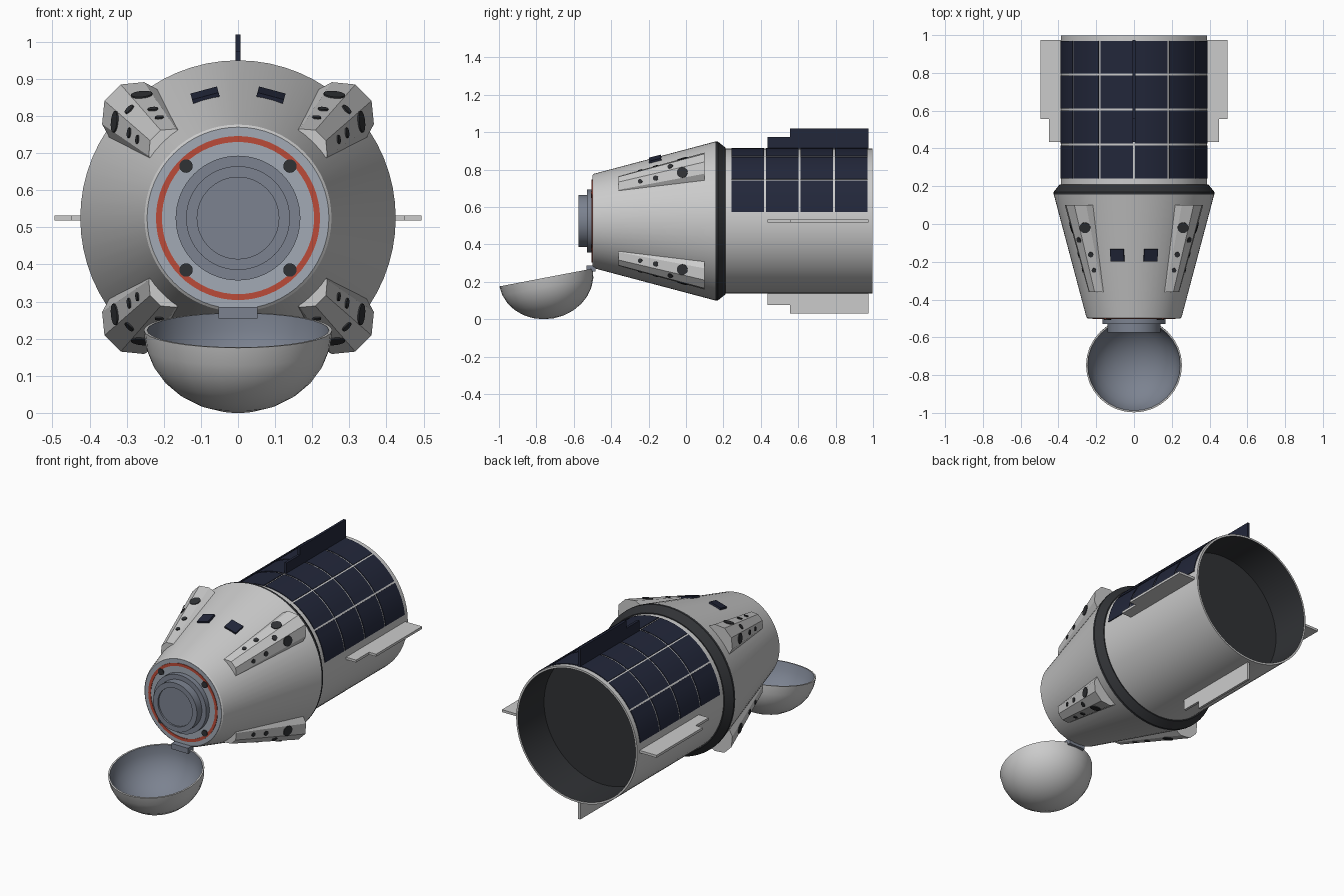
import bpy, bmesh
from math import sin, cos, pi, radians, sqrt
from mathutils import Vector, Matrix

if "Cube" in bpy.data.objects:
    bpy.data.objects.remove(bpy.data.objects["Cube"])

ZC = 0.525  # height of the long axis


def mat(name, rgb):
    m = bpy.data.materials.new(name)
    m.diffuse_color = (*rgb, 1)
    m.use_nodes = True
    m.node_tree.nodes["Principled BSDF"].inputs["Base Color"].default_value = m.diffuse_color
    return m


NAVY = mat("solar_navy", (0.016, 0.02, 0.042))
DARK = mat("dark", (0.03, 0.032, 0.036))
RED = mat("red", (0.5, 0.07, 0.04))
STEEL = mat("steel", (0.2, 0.225, 0.28))
PALE = mat("pale_steel", (0.36, 0.4, 0.46))


def finish(bm, name, material=None, smooth=None, matrix=None):
    bmesh.ops.remove_doubles(bm, verts=bm.verts, dist=1e-5)
    bmesh.ops.recalc_face_normals(bm, faces=bm.faces)
    me = bpy.data.meshes.new(name)
    bm.to_mesh(me)
    bm.free()
    ob = bpy.data.objects.new(name, me)
    bpy.context.collection.objects.link(ob)
    if matrix:
        ob.matrix_world = matrix
    if material:
        me.materials.append(material)
    if smooth:
        bpy.ops.object.select_all(action='DESELECT')
        ob.select_set(True)
        bpy.context.view_layer.objects.active = ob
        bpy.ops.object.shade_smooth_by_angle(angle=radians(smooth))
    return ob


def lathe(name, profile, material=None, n=64, closed=False, matrix=None):
    """Revolve (y, radius) points round the local y axis."""
    bm = bmesh.new()
    rings = []
    for y, r in profile:
        if r == 0:
            rings.append([bm.verts.new((0, y, 0))] * n)
        else:
            rings.append([bm.verts.new((r * cos(2 * pi * i / n), y, r * sin(2 * pi * i / n)))
                          for i in range(n)])
    pairs = list(zip(rings, rings[1:])) + ([(rings[-1], rings[0])] if closed else [])
    for a, b in pairs:
        for i in range(n):
            j = (i + 1) % n
            bm.faces.new(list(dict.fromkeys((a[i], a[j], b[j], b[i]))))
    return finish(bm, name, material, 30, matrix or Matrix.Translation((0, 0, ZC)))


def prism(name, loop_a, loop_b, material=None, smooth=None):
    """Solid between two matching loops of points."""
    bm = bmesh.new()
    a = [bm.verts.new(p) for p in loop_a]
    b = [bm.verts.new(p) for p in loop_b]
    bm.faces.new(a)
    bm.faces.new(b)
    for i in range(len(a)):
        j = (i + 1) % len(a)
        bm.faces.new((a[i], a[j], b[j], b[i]))
    return finish(bm, name, material, smooth)


def disc(name, centre, normal, r, depth=0.008, material=DARK):
    bm = bmesh.new()
    bmesh.ops.create_cone(bm, cap_ends=True, segments=20, radius1=r, radius2=r, depth=depth)
    m = Matrix.Translation(centre) @ Vector(normal).to_track_quat('Z', 'Y').to_matrix().to_4x4()
    return finish(bm, name, material, 30, m)


def box(name, size, matrix, material=None):
    bm = bmesh.new()
    bmesh.ops.create_cube(bm, size=1, matrix=Matrix.Diagonal((*size, 1)))
    return finish(bm, name, material, None, matrix)


# Capsule hull, nose face and shoulder band
lathe("capsule_hull", [(-0.49, 0), (-0.49, 0.245), (-0.5, 0.245), (-0.494, 0.252), (0.157, 0.425), (0.157, 0)])
lathe("nose_face", [(-0.501, 0), (-0.501, 0.245), (-0.49, 0.245)], PALE)
lathe("shoulder_band", [(0.157, 0.425), (0.17, 0.425), (0.21, 0.393), (0.21, 0)], DARK)

# Docking port, warning ring and latches
lathe("docking_port", [(-0.5, 0.168), (-0.53, 0.168), (-0.53, 0.14), (-0.575, 0.14), (-0.575, 0.11),
                       (-0.565, 0.11), (-0.565, 0)], STEEL)
lathe("red_ring", [(-0.5, 0.205), (-0.504, 0.205), (-0.504, 0.221), (-0.5, 0.221)], RED, closed=True)
for sx in (-1, 1):
    for sz in (-1, 1):
        disc("nose_latch", (sx * 0.14, -0.503, ZC + sz * 0.14), (0, -1, 0), 0.018)

# Trunk shell with a dark open interior
lathe("trunk_shell", [(0.21, 0.38), (0.21, 0.387), (0.998, 0.387), (0.998, 0.376), (0.99, 0.376)])
lathe("trunk_interior", [(0.998, 0.3755), (0.76, 0.3755), (0.76, 0)], DARK)

# Solar cells: curved tiles over the upper half of the trunk
A0, A1, Y0, Y1 = 6.5, 173.5, 0.237, 0.975
COLS, ROWS, SUB = 6, 4, 4
da, dy = (A1 - A0) / COLS, (Y1 - Y0) / ROWS
bm = bmesh.new()
for c in range(COLS):
    for k in range(ROWS):
        ya, yb = Y0 + k * dy + 0.005, Y0 + (k + 1) * dy - 0.005
        prev = None
        for s in range(SUB + 1):
            a = radians(A0 + c * da + 0.7 + (da - 1.4) * s / SUB)
            sec = [bm.verts.new((r * cos(a), y, ZC + r * sin(a)))
                   for r, y in ((0.383, ya), (0.391, ya), (0.391, yb), (0.383, yb))]
            if prev:
                for i in range(3):
                    bm.faces.new((prev[i], prev[i + 1], sec[i + 1], sec[i]))
            if s in (0, SUB):
                bm.faces.new(sec)
            prev = sec
finish(bm, "solar_cells", NAVY, 30)

# Four stepped fins: outline in (radius, y), swept round the trunk
FIN = [(0.38, 0.435), (0.45, 0.435), (0.45, 0.555), (0.494, 0.555), (0.494, 0.975), (0.38, 0.975)]
for name, ang, m in (("right_fin", 0, None), ("top_fin", 90, NAVY),
                     ("left_fin", 180, None), ("bottom_fin", 270, None)):
    ca, sa = cos(radians(ang)), sin(radians(ang))
    sides = [[(r * ca - t * sa, y, ZC + r * sa + t * ca) for r, y in FIN] for t in (-0.007, 0.007)]
    prism(name, *sides, m)

# Thruster pods: (tangent, radial) sections at the front and rear ends
FRONT = [(-0.062, 0.25), (-0.052, 0.288), (-0.02, 0.315), (0.02, 0.315), (0.052, 0.288), (0.062, 0.25)]
REAR = [(-0.1, 0.37), (-0.08, 0.438), (-0.031, 0.478), (0.031, 0.478), (0.08, 0.438), (0.1, 0.37)]
PY0, PY1, Q = -0.36, 0.1, sqrt(0.5)
# facet, position along pod, radius
PORTS = [(1, 0.74, 0.029), (3, 0.74, 0.029), (1, 0.43, 0.014), (3, 0.43, 0.014),
         (2, 0.6, 0.015), (1, 0.25, 0.012), (3, 0.25, 0.012)]
for sx in (-1, 1):
    for sz in (-1, 1):
        def place(t, rad, y):
            return Vector((sx * (rad + t) * Q, y, ZC + sz * (rad - t) * Q))

        def on_pod(i, s):
            f, r = Vector(FRONT[i]), Vector(REAR[i])
            p = f.lerp(r, s)
            return place(p.x, p.y, PY0 + (PY1 - PY0) * s)

        prism("thruster_pod", [on_pod(i, 0) for i in range(6)], [on_pod(i, 1) for i in range(6)])
        for i, s, r in PORTS:
            a, b = on_pod(i, s), on_pod(i + 1, s)
            along = on_pod(i, s + 0.1) + on_pod(i + 1, s + 0.1) - a - b
            disc("thruster_port", (a + b) / 2, (b - a).cross(along), r)

# Two windows on top of the hull, tilted to its slope
for s in (-1, 1):
    turn = Matrix.Rotation(s * radians(15), 4, 'Y')
    m = (Matrix.Translation((0, 0, ZC)) @ turn @ Matrix.Translation((0, -0.165, 0.342))
         @ Matrix.Rotation(radians(14.8), 4, 'X'))
    box("window", (0.074, 0.066, 0.014), m, NAVY)

# Open nose cap: tilted bowl, steel liner and hinge
CAP = Matrix.Translation((0, -0.748, 0.223)) @ Matrix.Rotation(radians(-79.2), 4, 'X')
N = 7


def bowl(r, d):
    return [(d * sin(i * pi / 2 / N), r * cos(i * pi / 2 / N) if i < N else 0) for i in range(N + 1)]


lathe("nose_cap", [(0, 0.245)] + bowl(0.254, 0.222), None, 32, matrix=CAP)
lathe("nose_cap_liner", bowl(0.245, 0.212), STEEL, 32, matrix=CAP)
box("cap_hinge", (0.106, 0.05, 0.032), Matrix.Translation((0, -0.508, 0.27)), STEEL)
